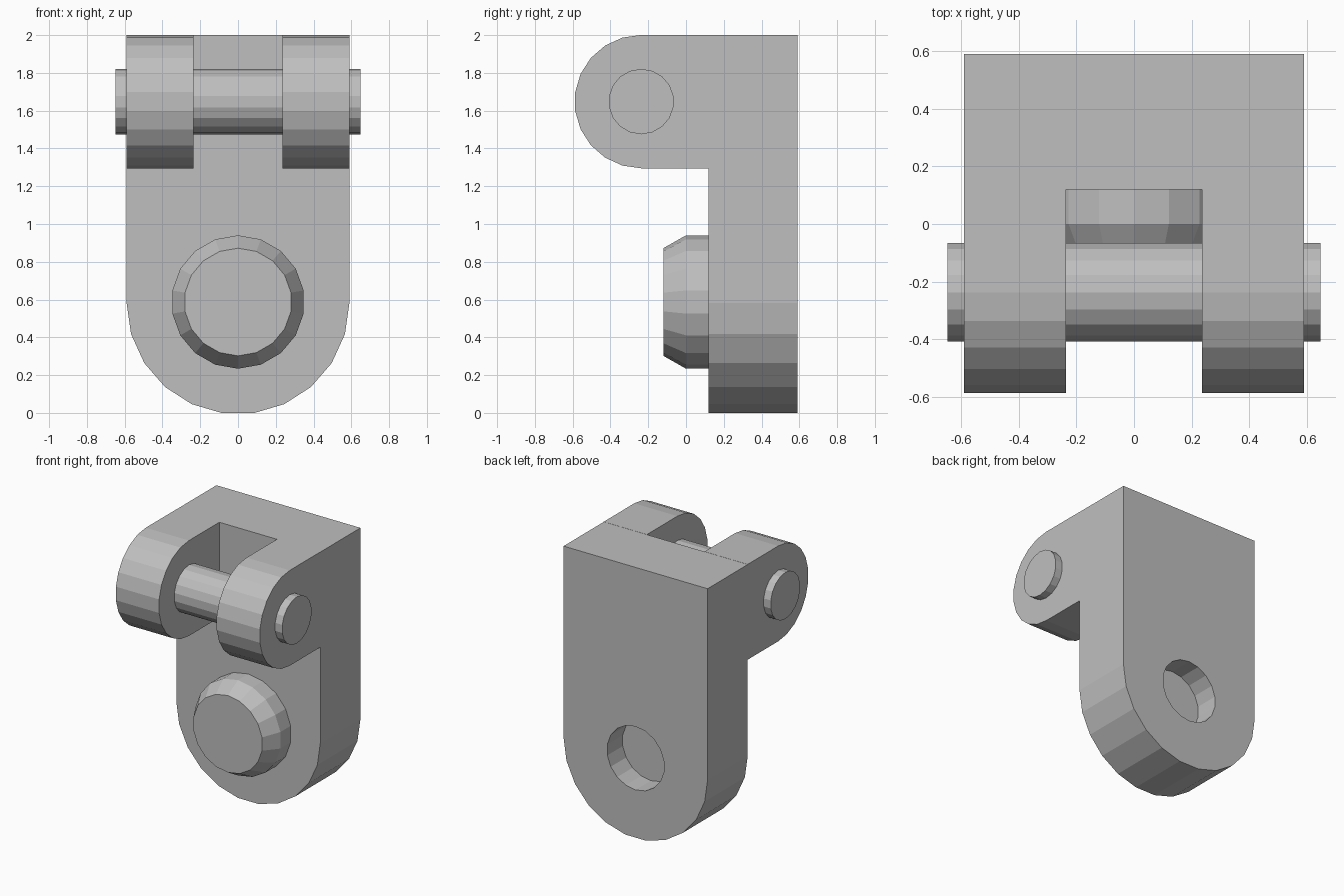
import bpy, bmesh, math
from math import sin, cos, pi

W = 0.59            # half width of the bracket
BACK, FACE = 0.59, 0.12   # back and front planes of the plate
PIN_Y, PIN_Z = -0.237, 1.648
LUG_R, BOSS_Z = 0.353, 0.587

if "Cube" in bpy.data.objects:
    bpy.data.objects.remove(bpy.data.objects["Cube"], do_unlink=True)

steel = bpy.data.materials.new("plain_grey")
steel.use_nodes = True
grey = (0.52, 0.52, 0.52, 1)
steel.diffuse_color = grey
steel.node_tree.nodes["Principled BSDF"].inputs["Base Color"].default_value = grey


def loft(name, rings):
    """Closed solid through rings holding equal numbers of points."""
    bm = bmesh.new()
    loops = [[bm.verts.new(p) for p in ring] for ring in rings]
    n = len(loops[0])
    for a, b in zip(loops, loops[1:]):
        for i in range(n):
            j = (i + 1) % n
            bm.faces.new((a[i], a[j], b[j], b[i]))
    bm.faces.new(loops[0][::-1])
    bm.faces.new(loops[-1])
    bmesh.ops.recalc_face_normals(bm, faces=bm.faces)
    mesh = bpy.data.meshes.new(name)
    bm.to_mesh(mesh)
    bm.free()
    mesh.materials.append(steel)
    obj = bpy.data.objects.new(name, mesh)
    bpy.context.collection.objects.link(obj)
    return obj


def arc(cx, cy, r, start, sweep, steps):
    return [(cx + r * cos(start + sweep * i / steps),
             cy + r * sin(start + sweep * i / steps)) for i in range(steps + 1)]


def disc(cx, cy, r, sides=18):
    return arc(cx, cy, r, pi / 2, 2 * pi, sides)[:-1]


def along_y(profile, y):
    return [(a, y, b) for a, b in profile]


def along_x(profile, x):
    return [(x, a, b) for a, b in profile]


# Plate with a rounded lower end
outline = [(W, 2), (-W, 2)] + arc(0, 0.583, W, pi, pi, 11)
plate = loft("back_plate", [along_y(outline, FACE), along_y(outline, BACK)])

# Blind round recess in the back of the plate
hole = disc(0, BOSS_Z, 0.235)
cutter = loft("recess_cutter", [along_y(hole, BACK - 0.18), along_y(hole, BACK + 0.1)])
cutter.hide_render = True
cutter.display_type = 'WIRE'
cut = plate.modifiers.new("recess", 'BOOLEAN')
cut.operation = 'DIFFERENCE'
cut.solver = 'EXACT'
cut.object = cutter
bpy.context.view_layer.objects.active = plate
bpy.ops.object.modifier_apply(modifier=cut.name)
bpy.data.objects.remove(cutter, do_unlink=True)

# Two rounded lugs, one on each side of the slot
ear = arc(PIN_Y, PIN_Z, LUG_R, pi / 2, pi, 11)
ear += [(FACE, PIN_Z - LUG_R), (FACE, PIN_Z + LUG_R)]
for side, sign in (("left", 1), ("right", -1)):
    loft(side + "_lug", [along_x(ear, sign * 0.236), along_x(ear, sign * W)])

# Cross pin through both lugs
rod = disc(PIN_Y, PIN_Z, 0.173)
loft("cross_pin", [along_x(rod, -0.648), along_x(rod, 0.648)])

# Chamfered round boss on the front of the plate
loft("front_boss", [along_y(disc(0, BOSS_Z, r), y)
                    for r, y in ((LUG_R, FACE), (LUG_R, 0), (0.285, -0.12))])
